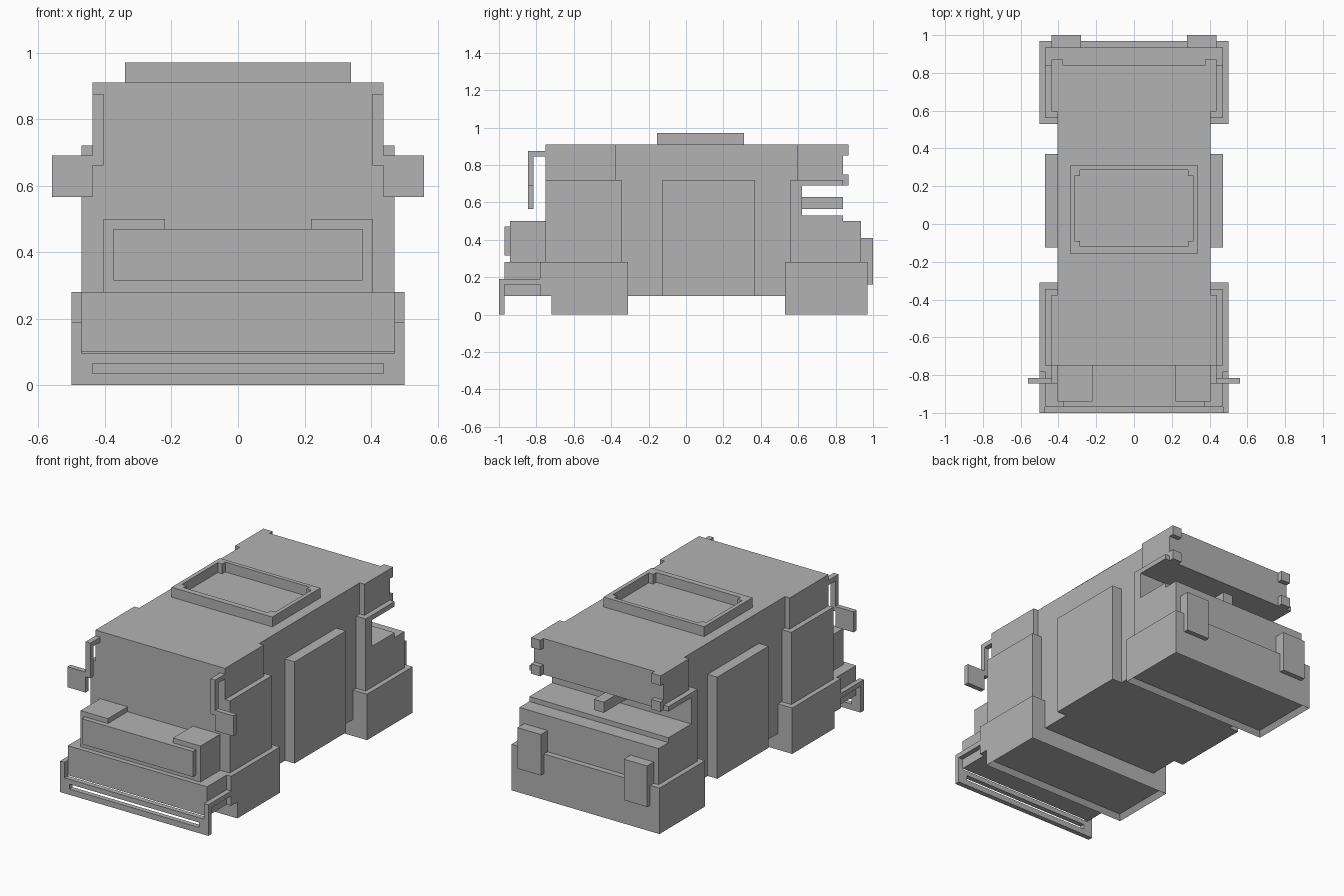
import bpy, bmesh

if "Cube" in bpy.data.objects:
    bpy.data.objects.remove(bpy.data.objects["Cube"], do_unlink=True)

GREY = (0.45, 0.45, 0.45, 1.0)
mat = bpy.data.materials.new("plain_grey")
mat.use_nodes = True
mat.diffuse_color = GREY
mat.node_tree.nodes["Principled BSDF"].inputs["Base Color"].default_value = GREY


def finish(name, bm):
    bmesh.ops.recalc_face_normals(bm, faces=bm.faces)
    mesh = bpy.data.meshes.new(name)
    bm.to_mesh(mesh)
    bm.free()
    mesh.materials.append(mat)
    obj = bpy.data.objects.new(name, mesh)
    bpy.context.collection.objects.link(obj)
    return obj


def profile(name, points, x0, x1, recess=0.0):
    """Extrude a (y, z) outline from x0 to x1; optionally recess its floor."""
    bm = bmesh.new()
    face = bm.faces.new([bm.verts.new((x0, y, z)) for y, z in points])
    ext = bmesh.ops.extrude_face_region(bm, geom=[face])
    verts = [v for v in ext["geom"] if isinstance(v, bmesh.types.BMVert)]
    bmesh.ops.translate(bm, verts=verts, vec=(x1 - x0, 0, 0))
    bmesh.ops.recalc_face_normals(bm, faces=bm.faces)
    if recess:
        floor = [f for f in bm.faces if all(v.co.z < 1e-4 for v in f.verts)]
        bmesh.ops.inset_region(bm, faces=floor, thickness=recess)
        bmesh.ops.translate(bm, verts=floor[0].verts, vec=(0, 0, recess))
    return finish(name, bm)


def box(name, x, y, z):
    (y0, y1), (z0, z1) = y, z
    return profile(name, [(y0, z0), (y1, z0), (y1, z1), (y0, z1)], *x)


def wide(name, half, y, z):
    return box(name, (-half, half), y, z)


def pair(name, x, y, z):
    """The same box on both sides."""
    box("left_" + name, x, y, z)
    box("right_" + name, (-x[1], -x[0]), y, z)


# Middle body and side doors
wide("body_core", 0.405, (-0.375, 0.595), (0.1, 0.91))
pair("side_door", (0.405, 0.47), (-0.125, 0.37), (0.1, 0.72))

# Cab
wide("cab_upper", 0.4375, (-0.75, -0.375), (0.72, 0.91))
wide("cab_middle", 0.47, (-0.75, -0.345), (0.28, 0.72))
wide("hood", 0.405, (-0.94, -0.75), (0.28, 0.47))
pair("hood_pad", (0.22, 0.405), (-0.94, -0.75), (0.47, 0.5))
wide("grille_plate", 0.375, (-0.97, -0.94), (0.315, 0.47))
wide("front_lower_box", 0.47, (-0.97, -0.78), (0.1, 0.28))

# Fenders with recessed undersides
profile("front_fender", [(-0.78, 0.28), (-0.78, 0.1), (-0.72, 0.1), (-0.72, 0),
                         (-0.31, 0), (-0.31, 0.28)], -0.5, 0.5, recess=0.03)
profile("rear_fender", [(0.53, 0), (0.97, 0), (0.97, 0.28), (0.53, 0.28)],
        -0.5, 0.5, recess=0.03)

# Slotted front bumper with its brackets
bumper = (-1.0, -0.97)
wide("bumper_lower_bar", 0.5, bumper, (0, 0.035))
wide("bumper_upper_bar", 0.5, bumper, (0.065, 0.095))
pair("bumper_slot_end", (0.4375, 0.5), bumper, (0.035, 0.065))
pair("bumper_post", (0.47, 0.5), bumper, (0.095, 0.16))
pair("bumper_bracket", (0.47, 0.5), (-1.0, -0.78), (0.16, 0.19))

# Mirrors on bent arms
pair("mirror_arm", (0.405, 0.4375), (-0.845, -0.75), (0.845, 0.875))
pair("mirror_stem", (0.405, 0.4375), (-0.845, -0.815), (0.66, 0.845))
pair("mirror", (0.4375, 0.56), (-0.845, -0.815), (0.565, 0.69))

# Rear body with the open bay
profile("rear_body", [(0.56, 0.28), (0.935, 0.28), (0.935, 0.5), (0.84, 0.5),
                      (0.84, 0.53), (0.62, 0.53), (0.62, 0.69), (0.84, 0.69),
                      (0.84, 0.72), (0.56, 0.72)], -0.47, 0.47)
wide("rear_upper", 0.4375, (0.595, 0.84), (0.72, 0.91))
wide("rear_bay_peg", 0.033, (0.62, 0.84), (0.565, 0.63))
pair("upper_corner_peg", (0.375, 0.4375), (0.84, 0.87), (0.85, 0.91))
pair("lower_corner_peg", (0.375, 0.4375), (0.84, 0.87), (0.69, 0.75))
pair("tail_block", (0.28, 0.4375), (0.935, 1.0), (0.16, 0.41))

# Roof hatch: raised frame with corner blocks
rim = (0.91, 0.97)
wide("hatch_front_rail", 0.34, (-0.155, -0.12), rim)
wide("hatch_rear_rail", 0.34, (0.285, 0.31), rim)
pair("hatch_side_rail", (0.315, 0.34), (-0.12, 0.285), rim)
pair("hatch_front_corner", (0.285, 0.315), (-0.12, -0.09), rim)
pair("hatch_rear_corner", (0.285, 0.315), (0.255, 0.285), rim)
